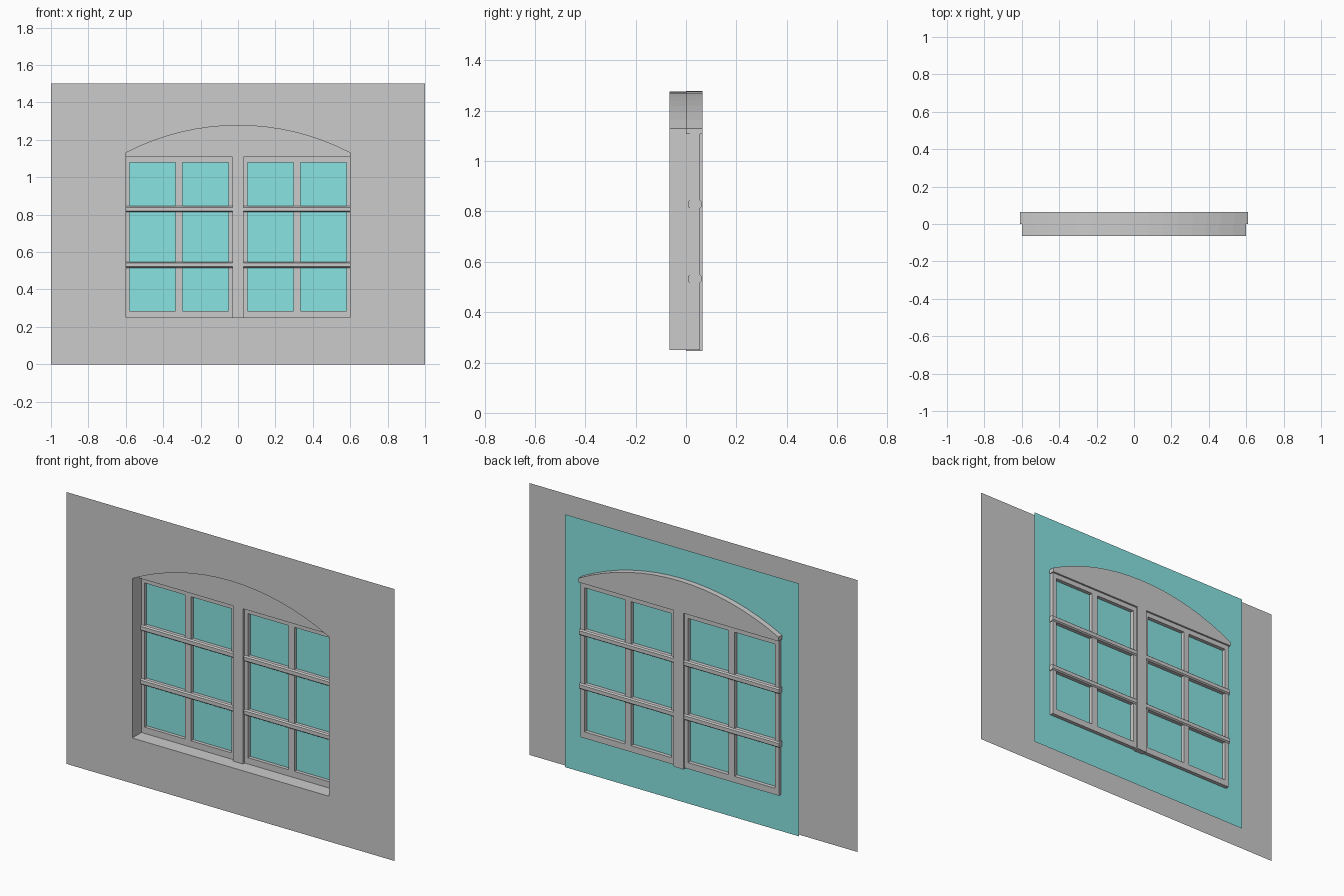
import bpy, bmesh, math

if "Cube" in bpy.data.objects:
    bpy.data.objects.remove(bpy.data.objects["Cube"])

W_Y = -0.065  # wall face depth


def finish(name, bm, mirror=False):
    bmesh.ops.recalc_face_normals(bm, faces=bm.faces)
    me = bpy.data.meshes.new(name)
    bm.to_mesh(me)
    bm.free()
    ob = bpy.data.objects.new(name, me)
    bpy.context.collection.objects.link(ob)
    if mirror:
        ob.modifiers.new("mirror", 'MIRROR').use_axis[0] = True
    return ob


def prism(bm, pts, vec):
    """Closed prism: polygon pts extruded along vec."""
    f = bm.faces.new([bm.verts.new(p) for p in pts])
    g = bmesh.ops.extrude_face_region(bm, geom=[f], use_keep_orig=True)
    verts = [v for v in g["geom"] if isinstance(v, bmesh.types.BMVert)]
    bmesh.ops.translate(bm, verts=verts, vec=vec)


def box(bm, x0, x1, y0, y1, z0, z1):
    prism(bm, [(x0, y0, z0), (x1, y0, z0), (x1, y0, z1), (x0, y0, z1)], (0, y1 - y0, 0))


def arched(hw, base, spring, peak, y, n=16):
    """Outline with straight sides and a segmental arch on top."""
    h = peak - spring
    r = (hw * hw + h * h) / (2 * h)
    a = math.asin(hw / r)
    arc = [(r * math.sin(a - 2 * a * i / n), y, peak - r + r * math.cos(a - 2 * a * i / n))
           for i in range(n + 1)]
    return [(-hw, y, base), (hw, y, base)] + arc


# wall sheet with arched opening
opening = arched(0.6, 0.25, 1.13, 1.277, W_Y)
bm = bmesh.new()
edges = []
for loop in ([(-1, W_Y, 0), (1, W_Y, 0), (1, W_Y, 1.5), (-1, W_Y, 1.5)], opening):
    vs = [bm.verts.new(p) for p in loop]
    edges += [bm.edges.new((vs[i], vs[i - 1])) for i in range(len(vs))]
bmesh.ops.triangle_fill(bm, edges=edges, use_beauty=True)
bmesh.ops.dissolve_limit(bm, angle_limit=0.01, verts=bm.verts, edges=bm.edges)
finish("wall", bm)

# reveal lining the opening
bm = bmesh.new()
a = [bm.verts.new(p) for p in opening]
b = [bm.verts.new((p[0], 0.015, p[2])) for p in opening]
for i in range(len(a)):
    bm.faces.new((a[i - 1], a[i], b[i], b[i - 1]))
finish("opening_reveal", bm)

# solid arched head above the sashes
bm = bmesh.new()
prism(bm, arched(0.61, 1.107, 1.13, 1.279, 0.0), (0, 0.065, 0))
finish("arch_head", bm)

# central mullion
bm = bmesh.new()
box(bm, -0.03, 0.03, 0.0, 0.065, 0.245, 1.11)
finish("mullion", bm)

# sash frame: stiles, rails and middle upright
bm = bmesh.new()
for x0, x1 in ((0.03, 0.051), (0.297, 0.334), (0.581, 0.605)):
    box(bm, x0, x1, 0.015, 0.055, 0.25, 1.108)
for z0, z1 in ((0.25, 0.285), (1.08, 1.108)):
    box(bm, 0.03, 0.605, 0.015, 0.055, z0, z1)
finish("sash_frame", bm, mirror=True)

# chamfered horizontal glazing bars
bm = bmesh.new()
for z in (0.532, 0.829):
    prof = [(0.015, -0.016), (0.008, -0.010), (0.008, 0.010), (0.015, 0.016),
            (0.055, 0.016), (0.062, 0.010), (0.062, -0.010), (0.055, -0.016)]
    prism(bm, [(0.03, y, z + dz) for y, dz in prof], (0.58, 0, 0))
finish("glazing_bars", bm, mirror=True)

# single glass sheet behind everything
bm = bmesh.new()
bm.faces.new([bm.verts.new(p) for p in
              ((-0.715, 0.034, 0.047), (0.715, 0.034, 0.047),
               (0.715, 0.034, 1.442), (-0.715, 0.034, 1.442))])
glass = finish("glass", bm)
mat = bpy.data.materials.new("glass")
mat.diffuse_color = (0.25, 0.78, 0.77, 1)
mat.use_nodes = True
mat.node_tree.nodes["Principled BSDF"].inputs["Base Color"].default_value = mat.diffuse_color
glass.data.materials.append(mat)
